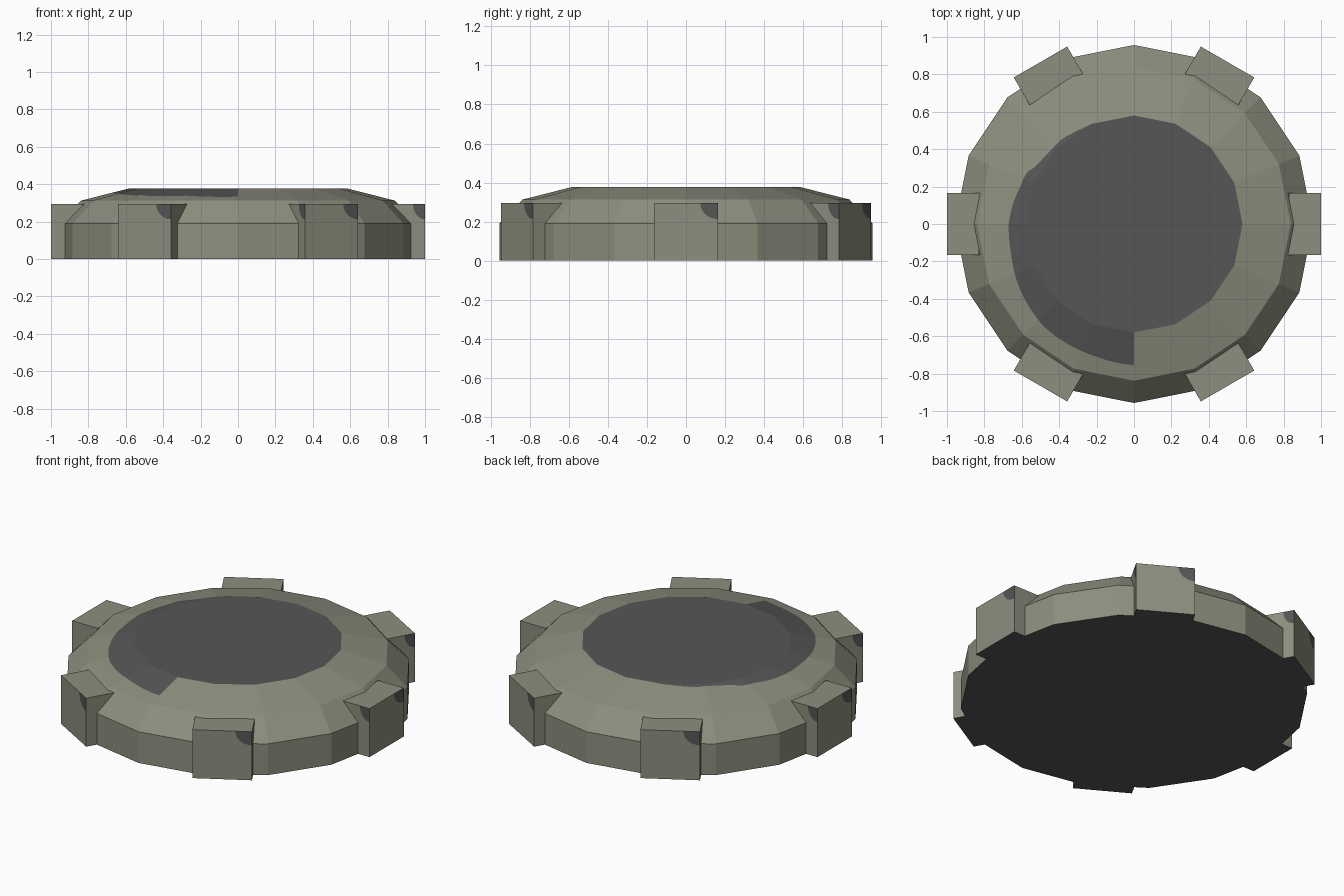
import bpy, bmesh, math
from mathutils import Vector, Matrix

if "Cube" in bpy.data.objects:
    bpy.data.objects.remove(bpy.data.objects["Cube"])


def material(name, rgb):
    m = bpy.data.materials.new(name)
    m.diffuse_color = (*rgb, 1)
    m.use_nodes = True
    m.node_tree.nodes["Principled BSDF"].inputs["Base Color"].default_value = m.diffuse_color
    return m


OLIVE, GREY = 0, 1
mats = [material("olive grey", (0.27, 0.27, 0.21)),
        material("dark grey", (0.092, 0.092, 0.092))]


def finish(name, bm):
    bmesh.ops.remove_doubles(bm, verts=bm.verts[:], dist=1e-5)
    mesh = bpy.data.meshes.new(name)
    bm.to_mesh(mesh)
    bm.free()
    for m in mats:
        mesh.materials.append(m)
    obj = bpy.data.objects.new(name, mesh)
    bpy.context.collection.objects.link(obj)
    return obj


def face(bm, pts, mat):
    f = bm.faces.new([bm.verts.new(p) for p in pts])
    f.material_index = mat


# Sixteen-sided disc body
SIDES = 16
STEP = 2 * math.pi / SIDES
R_TOP, R_RIM = 0.58, 0.838
PROFILE = [(0.957, 0), (0.957, 0.19), (R_RIM, 0.313), (R_TOP, 0.378)]

# Outer edge of the dark stain on the upper slope: (degrees, radius)
STAIN = [(112.5, 0.58), (121, 0.583), (132, 0.597), (137, 0.592), (149, 0.606),
         (155, 0.64), (161, 0.638), (167, 0.650), (180, 0.67), (193, 0.675),
         (205, 0.695), (215, 0.71), (229, 0.73), (254, 0.737), (270, 0.755)]


def stain_radius(deg):
    for (a0, r0), (a1, r1) in zip(STAIN, STAIN[1:]):
        if deg <= a1 + 1e-6:
            return r0 + (r1 - r0) * (deg - a0) / (a1 - a0)
    return STAIN[-1][1]


def corner(level, i):
    r, z = PROFILE[level]
    return Vector((r * math.cos(i * STEP), r * math.sin(i * STEP), z))


bm = bmesh.new()
for i in range(SIDES):
    for lv in (0, 1):
        face(bm, [corner(lv, i), corner(lv, i + 1),
                  corner(lv + 1, i + 1), corner(lv + 1, i)], OLIVE)
    o0, o1 = corner(2, i), corner(2, i + 1)
    n0, n1 = corner(3, i), corner(3, i + 1)
    if 5 <= i < 12:
        # Cut the slope along the edge of the stain
        cut = []
        for k in range(7):
            s = k / 6
            inner, outer = n0.lerp(n1, s), o0.lerp(o1, s)
            ang = math.degrees(math.atan2(inner.y, inner.x)) % 360
            r_in, r_out = inner.xy.length, outer.xy.length
            t = (stain_radius(ang) - r_in) / (r_out - r_in)
            cut.append(inner.lerp(outer, max(t, 0.004)))
        face(bm, [o0, o1] + cut[::-1], OLIVE)
        face(bm, cut + [n1, n0], GREY)
    else:
        face(bm, [o0, o1, n1, n0], OLIVE)
face(bm, [corner(3, i) for i in range(SIDES)], GREY)
face(bm, [corner(0, i) for i in reversed(range(SIDES))], GREY)
finish("disc_body", bm)

# Six rim blocks, each side with a dark rounded corner
R_IN, HALF, TOP = 0.77, 0.165, 0.295


def panel(bm, rot, o, u, v):
    o, u, v = Vector(o), Vector(u), Vector(v)
    arc = [(1 - 0.28 * math.cos(k * math.pi / 12),
            1 - 0.28 * math.sin(k * math.pi / 12)) for k in range(7)]
    clean = [(0, 0), (1, 0)] + arc[::-1] + [(0, 1)]
    for pts, mat in ((clean, OLIVE), ([(1, 1)] + arc, GREY)):
        face(bm, [rot @ (o + u * a + v * b) for a, b in pts], mat)


bm = bmesh.new()
depth, wide, up = (1 - R_IN, 0, 0), (0, 2 * HALF, 0), (0, 0, TOP)
back, left = (R_IN - 1, 0, 0), (0, -2 * HALF, 0)
for k in range(6):
    rot = Matrix.Rotation(k * math.pi / 3, 3, 'Z')
    panel(bm, rot, (1, -HALF, 0), wide, up)
    panel(bm, rot, (R_IN, -HALF, 0), depth, up)
    panel(bm, rot, (1, HALF, 0), back, up)
    panel(bm, rot, (R_IN, HALF, 0), left, up)
    panel(bm, rot, (1, -HALF, TOP), wide, back)
    face(bm, [rot @ Vector(p) for p in ((R_IN, -HALF, 0), (R_IN, HALF, 0),
                                        (1, HALF, 0), (1, -HALF, 0))], GREY)
finish("rim_blocks", bm)
